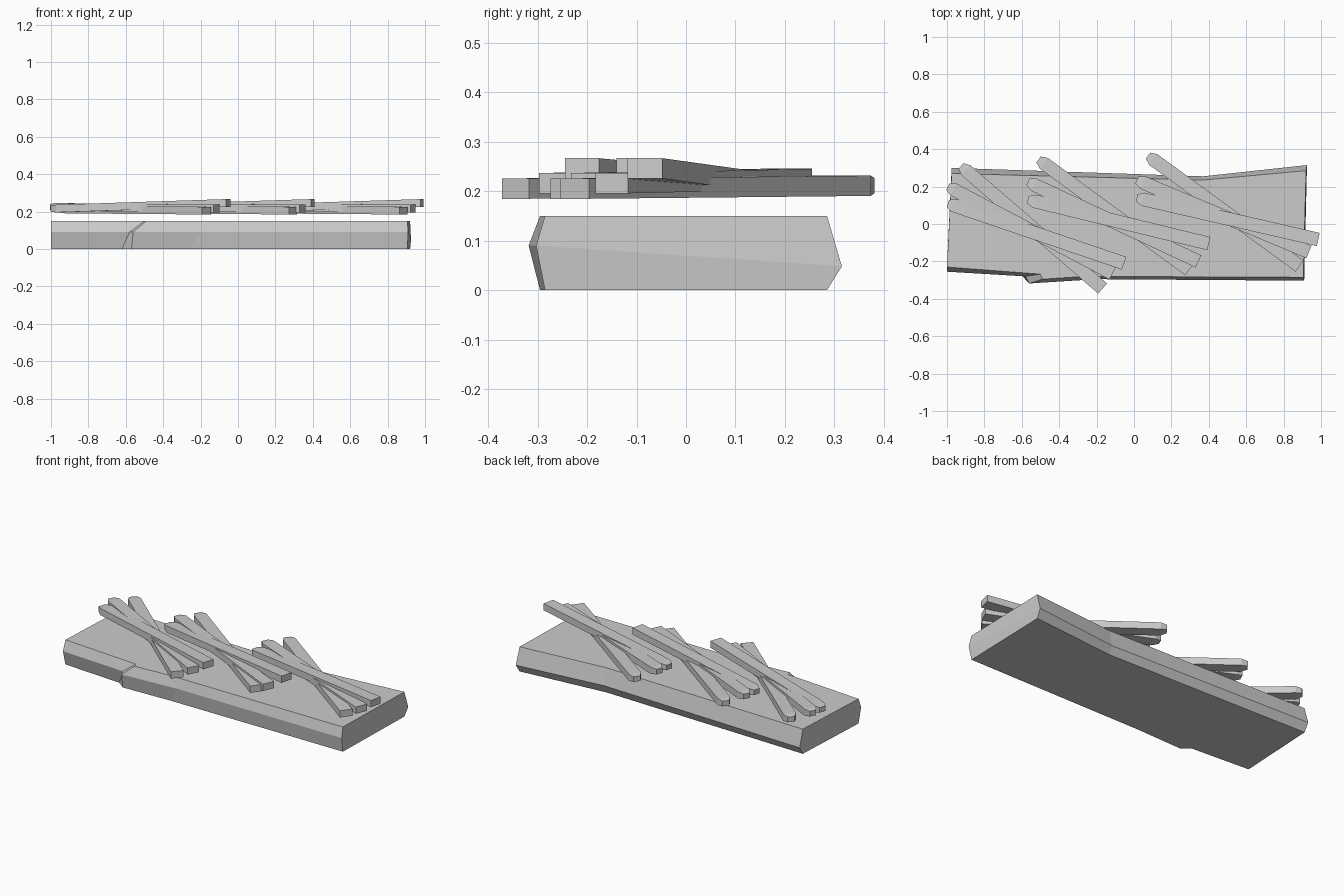
import bpy
import bmesh
from mathutils import Vector

cube = bpy.data.objects.get("Cube")
if cube:
    bpy.data.objects.remove(cube, do_unlink=True)

# One flat colour
grey = bpy.data.materials.new("plain_grey")
grey.use_nodes = True
colour = (0.6, 0.6, 0.6, 1)
grey.diffuse_color = colour
grey.node_tree.nodes["Principled BSDF"].inputs["Base Color"].default_value = colour


def make_solid(name, rings):
    """Bridge equal rings of points and close both ends."""
    bm = bmesh.new()
    loops = [[bm.verts.new(p) for p in ring] for ring in rings]
    n = len(loops[0])
    for low, high in zip(loops, loops[1:]):
        for i in range(n):
            j = (i + 1) % n
            bm.faces.new((low[i], low[j], high[j], high[i]))
    bm.faces.new(loops[0][::-1])
    bm.faces.new(loops[-1])
    bmesh.ops.recalc_face_normals(bm, faces=bm.faces[:])
    mesh = bpy.data.meshes.new(name)
    bm.to_mesh(mesh)
    bm.free()
    mesh.materials.append(grey)
    obj = bpy.data.objects.new(name, mesh)
    bpy.context.collection.objects.link(obj)
    return obj


# Board: bottom, ridge and top outlines; the front has a cracked step
bottom = [(-1, -0.23), (-0.62, -0.255), (-0.57, -0.295), (-0.26, -0.285), (0.905, -0.285)]
ridge = [(-1, -0.255), (-0.58, -0.28), (-0.56, -0.318), (-0.2, -0.295), (0.91, -0.303)]
top = [(-1, -0.23), (-0.5, -0.268), (-0.49, -0.295), (-0.26, -0.28), (0.905, -0.285)]
back_edge = [(0.92, 0.285), (0.37, 0.235), (-0.975, 0.27)]
back_ridge = [(0.925, 0.315), (0.37, 0.255), (-0.975, 0.3)]


def ring(front, back, z_front, z_back):
    return [(x, y, z_front) for x, y in front] + [(x, y, z_back) for x, y in back]


make_solid("board", [ring(bottom, back_edge, 0, 0),
                     ring(ridge, back_ridge, 0.09, 0.048),
                     ring(top, back_edge, 0.15, 0.15)])


# Stick: square bar running from a blunted back end to a flat front end
def stick(name, back, front, z_back, z_front, width=0.072, height=0.041):
    a = Vector((*back, z_back))
    b = Vector((*front, z_front))
    along = (b - a).normalized()
    side = Vector((-along.y, along.x, 0)).normalized() * width / 2
    up = Vector((0, 0, height / 2))

    def section(centre, wide, tall):
        return [centre + side * s * wide + up * t * tall
                for s, t in ((-1, -1), (1, -1), (1, 1), (-1, 1))]

    make_solid(name, [section(a, 0.55, 0.75),
                      section(a + along * 0.035, 1, 1),
                      section(b, 1, 1)])


# Three fans of three crossing sticks: (back end, front end) per stick
fans = {
    "right": [((-0.925, 0.31), (-0.168, -0.345)),
              ((-0.995, 0.2), (-0.115, -0.265)),
              ((-0.995, 0.11), (-0.053, -0.21))],
    "middle": [((-0.51, 0.345), (0.295, -0.245)),
               ((-0.567, 0.225), (0.345, -0.2)),
               ((-0.567, 0.13), (0.4, -0.105))],
    "left": [((0.075, 0.365), (0.885, -0.225)),
             ((0.015, 0.235), (0.935, -0.15)),
             ((0.015, 0.14), (0.985, -0.083))],
}
layers = [("lower", 0.211, 0.205), ("middle", 0.225, 0.216), ("upper", 0.215, 0.246)]
for fan, sticks in fans.items():
    for (back, front), (layer, z_back, z_front) in zip(sticks, layers):
        stick(f"{fan}_fan_{layer}_stick", back, front, z_back, z_front)
